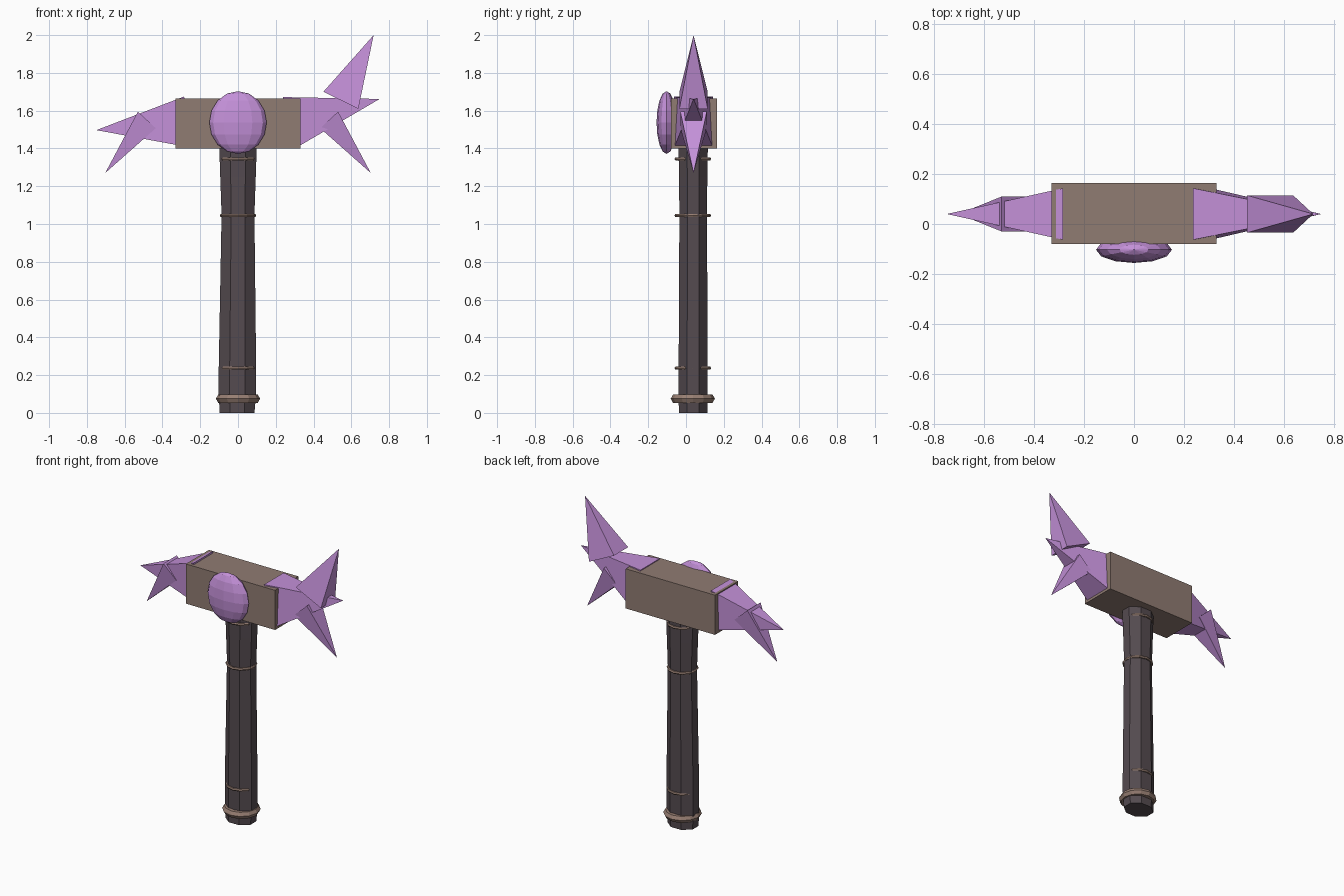
import bpy, bmesh, math
from mathutils import Vector

if "Cube" in bpy.data.objects:
    bpy.data.objects.remove(bpy.data.objects["Cube"])

CY = 0.04  # depth of the hammer's centre line


def material(name, color):
    m = bpy.data.materials.new(name)
    m.diffuse_color = (*color, 1)
    m.use_nodes = True
    m.node_tree.nodes["Principled BSDF"].inputs["Base Color"].default_value = m.diffuse_color
    return m


CRYSTAL = material("crystal", (0.55, 0.28, 0.69))
STONE = material("stone", (0.28, 0.20, 0.17))
GRIP = material("grip", (0.09, 0.07, 0.08))
BAND = material("band", (0.31, 0.21, 0.17))


def make(name, verts, faces, mat):
    mesh = bpy.data.meshes.new(name)
    mesh.from_pydata(verts, [], faces)
    bm = bmesh.new()
    bm.from_mesh(mesh)
    bmesh.ops.recalc_face_normals(bm, faces=bm.faces)
    bm.to_mesh(mesh)
    bm.free()
    mesh.materials.append(mat)
    ob = bpy.data.objects.new(name, mesh)
    bpy.context.collection.objects.link(ob)
    return ob


def spike(name, tip, a, b, half):
    """Four-sided pyramid; tip and base edge ends a, b are (x, z)."""
    verts = [(tip[0], CY, tip[1])]
    verts += [(p[0], CY + s * half, p[1]) for p, s in ((a, -1), (a, 1), (b, 1), (b, -1))]
    make(name, verts, [(0, 1, 2), (0, 2, 3), (0, 3, 4), (0, 4, 1), (1, 2, 3, 4)], CRYSTAL)


def band(name, z, major, minor, tilt=0):
    bpy.ops.mesh.primitive_torus_add(major_segments=12, minor_segments=6,
                                     major_radius=major, minor_radius=minor,
                                     location=(0, 0.036, z), rotation=(0, tilt, 0))
    ob = bpy.context.object
    ob.name = name
    ob.data.materials.append(BAND)


# eight-sided handle, slightly waisted: (z, x centre, x radius, y radius)
profile = [(0, -0.005, 0.092, 0.076), (0.10, -0.003, 0.099, 0.077),
           (0.24, -0.003, 0.099, 0.077), (1.05, 0, 0.087, 0.073),
           (1.25, 0, 0.094, 0.075), (1.43, 0, 0.100, 0.078)]
N = 8
verts, faces = [], []
fit = 1 / math.cos(math.pi / N)
for z, cx, rx, ry in profile:
    for i in range(N):
        t = (i + 0.5) * math.tau / N
        verts.append((cx + rx * fit * math.cos(t), 0.038 + ry * fit * math.sin(t), z))
for r in range(len(profile) - 1):
    for i in range(N):
        j = (i + 1) % N
        faces.append((r * N + i, r * N + j, (r + 1) * N + j, (r + 1) * N + i))
faces += [tuple(range(N)), tuple(range(len(verts) - N, len(verts)))]
make("handle", verts, faces, GRIP)

# pommel ring and thin bindings
band("pommel_ring", 0.075, 0.092, 0.025)
for i, z in enumerate((0.237, 1.045, 1.345)):
    band(f"binding_{i + 1}", z, 0.088, 0.009)

# head block
bpy.ops.mesh.primitive_cube_add(size=1, location=(0, 0.0425, 1.532))
head = bpy.context.object
head.name = "head_block"
head.scale = (0.66, 0.245, 0.265)
head.data.materials.append(STONE)

# faceted gem on the front face
bpy.ops.mesh.primitive_uv_sphere_add(segments=12, ring_count=8, radius=1,
                                     location=(0, -0.103, 1.537))
gem = bpy.context.object
gem.name = "front_gem"
gem.scale = (0.152, 0.053, 0.166)
gem.data.materials.append(CRYSTAL)

# main crystal spikes at both ends of the head
spike("left_main_spike", (-0.75, 1.497), (-0.285, 1.675), (-0.262, 1.407), 0.103)
spike("right_main_spike", (0.75, 1.662), (0.237, 1.672), (0.307, 1.403), 0.103)

# small downward spikes on both sides
for side, s in (("left", -1), ("right", 1)):
    spike(f"{side}_lower_spike", (s * 0.703, 1.27), (s * 0.53, 1.595), (s * 0.435, 1.507), 0.07)

# upright spike on the right
spike("right_upper_spike", (0.718, 2.0), (0.452, 1.70), (0.637, 1.61), 0.075)
